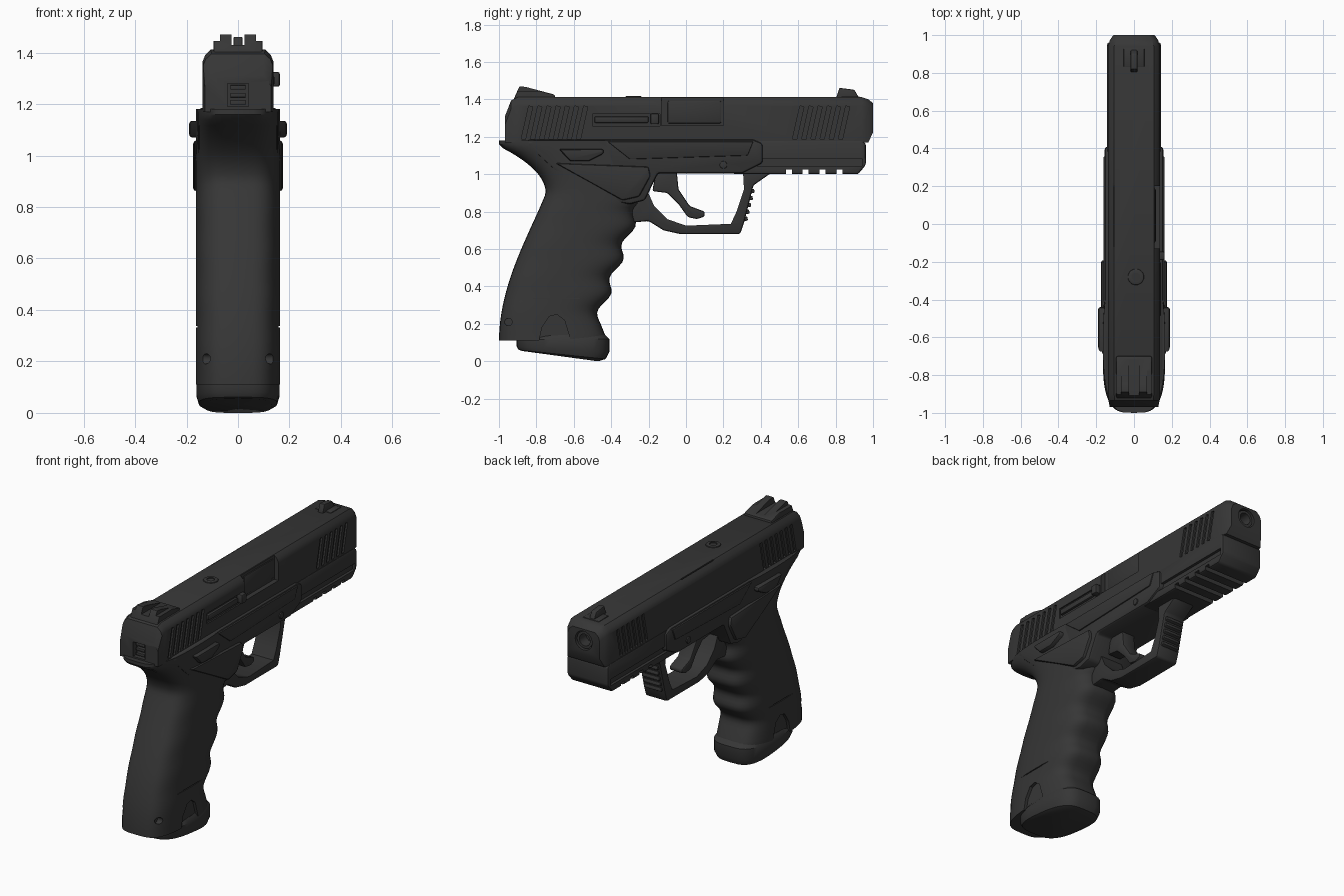
import bpy, bmesh, math
from mathutils import Matrix, Vector

if "Cube" in bpy.data.objects:
    bpy.data.objects.remove(bpy.data.objects["Cube"])

black = bpy.data.materials.new("matte_black")
black.use_nodes = True
colour = (.037, .037, .037, 1)
black.diffuse_color = colour
black.node_tree.nodes["Principled BSDF"].inputs["Base Color"].default_value = colour


def select_only(ob):
    bpy.ops.object.select_all(action="DESELECT")
    ob.select_set(True)
    bpy.context.view_layer.objects.active = ob


def make(name, bm, bevel=0, cutters=()):
    """Turn a bmesh into a finished part: bevel, cut, then smooth."""
    bmesh.ops.recalc_face_normals(bm, faces=bm.faces)
    mesh = bpy.data.meshes.new(name)
    bm.to_mesh(mesh)
    bm.free()
    ob = bpy.data.objects.new(name, mesh)
    bpy.context.collection.objects.link(ob)
    mesh.materials.append(black)
    select_only(ob)
    if bevel:
        modifier = ob.modifiers.new("Bevel", "BEVEL")
        modifier.width, modifier.segments, modifier.limit_method = bevel, 2, "ANGLE"
        bpy.ops.object.modifier_apply(modifier=modifier.name)
    for cutter_mesh in cutters:
        cutter = make("cutter", cutter_mesh)
        select_only(ob)
        modifier = ob.modifiers.new("Cut", "BOOLEAN")
        modifier.operation, modifier.solver = "DIFFERENCE", "EXACT"
        modifier.object = cutter
        bpy.ops.object.modifier_apply(modifier=modifier.name)
        bpy.data.objects.remove(cutter)
    bpy.ops.object.shade_smooth_by_angle(angle=math.radians(35))
    return ob


def loft(rings):
    """Skin a list of equal-length rings and cap both ends."""
    bm = bmesh.new()
    loops = [[bm.verts.new(point) for point in ring] for ring in rings]
    for lower, upper in zip(loops, loops[1:]):
        for i in range(len(lower)):
            bm.faces.new((lower[i - 1], lower[i], upper[i], upper[i - 1]))
    bm.faces.new(loops[0])
    bm.faces.new(loops[-1])
    return bm


def plate(profile, inner, outer):
    """Side profile in (y, z) extruded across x."""
    return loft([[(x, y, z) for y, z in profile] for x in (inner, outer)])


def add_box(bm, centre, size, lean=0):
    """Box tilted by lean about the x axis."""
    place = Matrix.Translation(centre) @ Matrix.Rotation(lean, 4, "X")
    bmesh.ops.create_cube(bm, size=1, matrix=place @ Matrix.Diagonal((*size, 1)))


def boxes(size, *centres, lean=0):
    bm = bmesh.new()
    for centre in centres:
        add_box(bm, centre, size, lean)
    return bm


def rod(centre, radius, length, axis):
    """Cylinder along the given axis."""
    bm = bmesh.new()
    turn = Vector(axis).to_track_quat("Z", "Y").to_matrix().to_4x4()
    bmesh.ops.create_cone(bm, cap_ends=True, segments=24, radius1=radius, radius2=radius,
                          depth=length, matrix=Matrix.Translation(centre) @ turn)
    return bm


ACROSS, ALONG, UP = (1, 0, 0), (0, 1, 0), (0, 0, 1)
SIDES = ((-1, "right"), (1, "left"))


def oval(back, front, back_z, front_z, half_width, count=40):
    """Rounded grip section whose height may change from back to front."""
    ring = []
    for i in range(count):
        angle = math.tau * i / count
        c, s = math.cos(angle), math.sin(angle)
        t = (math.copysign(abs(s) ** .75, s) + 1) / 2
        ring.append((half_width * math.copysign(abs(c) ** .55, c),
                     back + (front - back) * t, back_z + (front_z - back_z) * t))
    return ring


# Slide, with serrations, ejection port, muzzle hole and rear pocket cut out
def slide_ring(y, inset, low, top):
    """Upright section with softened top corners."""
    side = .137 - inset
    half = [(side, low), (side, top - .045), (side - .01, top - .02), (side - .032, top)]
    return [(x, y, z) for x, z in half] + [(-x, y, z) for x, z in reversed(half)]


serrations = bmesh.new()
for side, label in SIDES:
    for start, count in ((-.85, 7), (.6, 6)):
        for i in range(count):
            add_box(serrations, (side * .166, start + i * .049, 1.275), (.08, .022, .18), -.22)
LOW, TOP = 1.17, 1.412
slide = loft([slide_ring(-.968, .008, LOW, 1.31), slide_ring(-.935, .002, LOW, 1.395),
              slide_ring(-.9, 0, LOW, TOP), slide_ring(.94, 0, LOW, TOP),
              slide_ring(.975, .01, LOW, 1.4), slide_ring(1, .028, 1.225, 1.38)])
make("slide", slide, cutters=[
    serrations,
    boxes((.1, .33, .2), (.158, .035, 1.36)),
    boxes((.1, .36, .065), (.178, -.32, 1.29)),
    boxes((.08, .2, .09), (0, -1.035, 1.235)),
    boxes((.006, .32, .06), (-.105, .04, 1.432)),
    rod((0, 1, 1.31), .058, .2, ALONG)])

# Barrel tube and guide rod
make("barrel", rod((0, .94, 1.31), .052, .1, ALONG), cutters=[rod((0, 1, 1.31), .036, .15, ALONG)])
make("guide_rod", rod((0, .95, 1.215), .028, .06, ALONG), .005)

# Chamber block, extractor, rear insert and top button
make("chamber_block", boxes((.036, .29, .125), (.098, .045, 1.332)), .012)
make("extractor", boxes((.023, .29, .035), (.131, -.345, 1.292)), .008)
make("extractor_knob", boxes((.043, .045, .057), (.141, -.168, 1.296)), .008)
make("rear_insert", boxes((.06, .035, .018), *[(0, -.938, 1.205 + i * .03) for i in range(3)]), .003)
make("top_button", rod((.01, -.28, 1.405), .043, .026, UP), .005,
     [rod((.01, -.28, 1.42), .022, .02, UP)])

# Sights
rear = [(-.935, 1.37), (-.89, 1.472), (-.85, 1.465), (-.7, 1.425), (-.7, 1.37)]
make("rear_sight", plate(rear, -.095, .095), .008,
     [boxes((.052, .5, .2), (0, -.8, 1.53)),
      boxes((.04, .3, .2), (-.09, -.9, 1.545), (.09, -.9, 1.545))])
front = [(.8, 1.4), (.82, 1.462), (.9, 1.452), (.93, 1.4)]
make("front_sight", plate(front, -.018, .018), .006)
make("front_sight_base", boxes((.11, .1, .017), (0, .88, 1.408)), .005)

# Frame
frame = [(-.85, 1.185), (-.85, 1.155), (-.55, .88), (-.3, .84), (-.22, .86),
         (-.15, 1.005), (.3, 1.005), (.41, 1.06), (.41, 1.165), (.36, 1.185)]
make("frame", plate(frame, -.155, .155), .015)

# Front of the frame with side grooves and rail slots
rail = [(.25, 1), (.92, 1), (.962, 1.05), (.962, 1.165), (.94, 1.18), (.25, 1.18)]
make("rail", plate(rail, -.142, .142), .012,
     [boxes((.05, .64, .04), (-.15, .62, 1.065), (.15, .62, 1.065)),
      boxes((.4, .032, .05), *[(0, .55 + i * .09, 1) for i in range(4)])])

# Raised side panels, levers and frame pins, mirrored
panel = [(-.7, 1.06), (-.2, 1.04), (-.19, .99), (-.25, .88), (-.34, .86)]
lever = [(-.68, 1.135), (-.44, 1.135), (-.44, 1.11), (-.52, 1.07), (-.62, 1.07)]
strip = [(-.42, 1.175), (.36, 1.175), (.33, 1.1), (-.3, 1.08)]
for side, label in SIDES:
    make(label + "_panel", plate(panel, side * .1, side * .174), .012)
    make(label + "_lever", plate(lever, side * .1, side * .19), .02)
    make(label + "_strip", plate(strip, side * .1, side * .162), .006)
    make(label + "_pin", rod((side * .14, .2, 1.05), .02, .045, ACROSS), .004)


# Grip, with finger grooves in front and a tail sweeping back over the hand
def grip_back(z):
    if z > .9:
        return -.75 - .25 * min(1, (z - .9) / .25) ** 2
    return -.75 - .25 * math.sin((.9 - z) / .8 * math.pi / 2) ** 1.1


def grip_front(z):
    z = min(z, .85)
    fingers = .02 * math.cos(math.tau * (z - .36) / .18)
    foot = .1 * math.exp(-((z - .1) / .06) ** 2)
    return -.55 + .36 * z + fingers + foot


arch = [(-.79, .09), (-.77, .18), (-.73, .24), (-.69, .25), (-.65, .22), (-.61, .09)]
grip_cuts = []
for side, label in SIDES:
    grip_cuts += [plate(arch, side * .145, side * .25),
                  boxes((.1, .4, .006), (side * .208, -.7, .335)),
                  boxes((.1, .006, .45), (side * .208, -.8, .56), lean=-.4),
                  rod((side * .17, -.95, .21), .02, .14, ACROSS)]
heights = [.11 + i * .021 for i in range(52)]
make("grip", loft([oval(grip_back(z), grip_front(z), z, z, .164) for z in heights]), cutters=grip_cuts)

# Magazine base, sloping down toward the front
make("magazine_base", loft([oval(inset - .905, -.41 - 2 * inset, .055 + lift / 2, lift, .162 - inset)
                            for inset, lift in ((.03, 0), (.01, .012), (0, .05), (0, .12), (.015, .15))]))

# Trigger guard with its opening cut out, front ribs, and trigger
guard = [(-.3, .74), (-.2, .75), (-.12, .7), (-.03, .68), (.29, .68), (.31, .74),
         (.36, .94), (.46, 1.01), (-.3, 1.01)]
opening = [(-.14, 1.1), (-.21, .92), (-.17, .83), (-.1, .76), (0, .725), (.24, .735),
           (.27, .8), (.31, .92), (.3, 1.1)]
make("trigger_guard", plate(guard, -.075, .075), .012, [plate(opening, -.2, .2)])
ribs = bmesh.new()
for i in range(5):
    add_box(ribs, (0, .31 + i * .009, .76 + i * .037), (.12, .04, .022), .2)
make("guard_ribs", ribs, .005)
trigger = [(-.16, 1.02), (-.05, 1.02), (-.04, .92), (.02, .83), (.1, .8), (.1, .775),
           (.06, .76), (.01, .77), (-.04, .84), (-.1, .9), (-.18, .91)]
make("trigger", plate(trigger, -.045, .045), .01)
